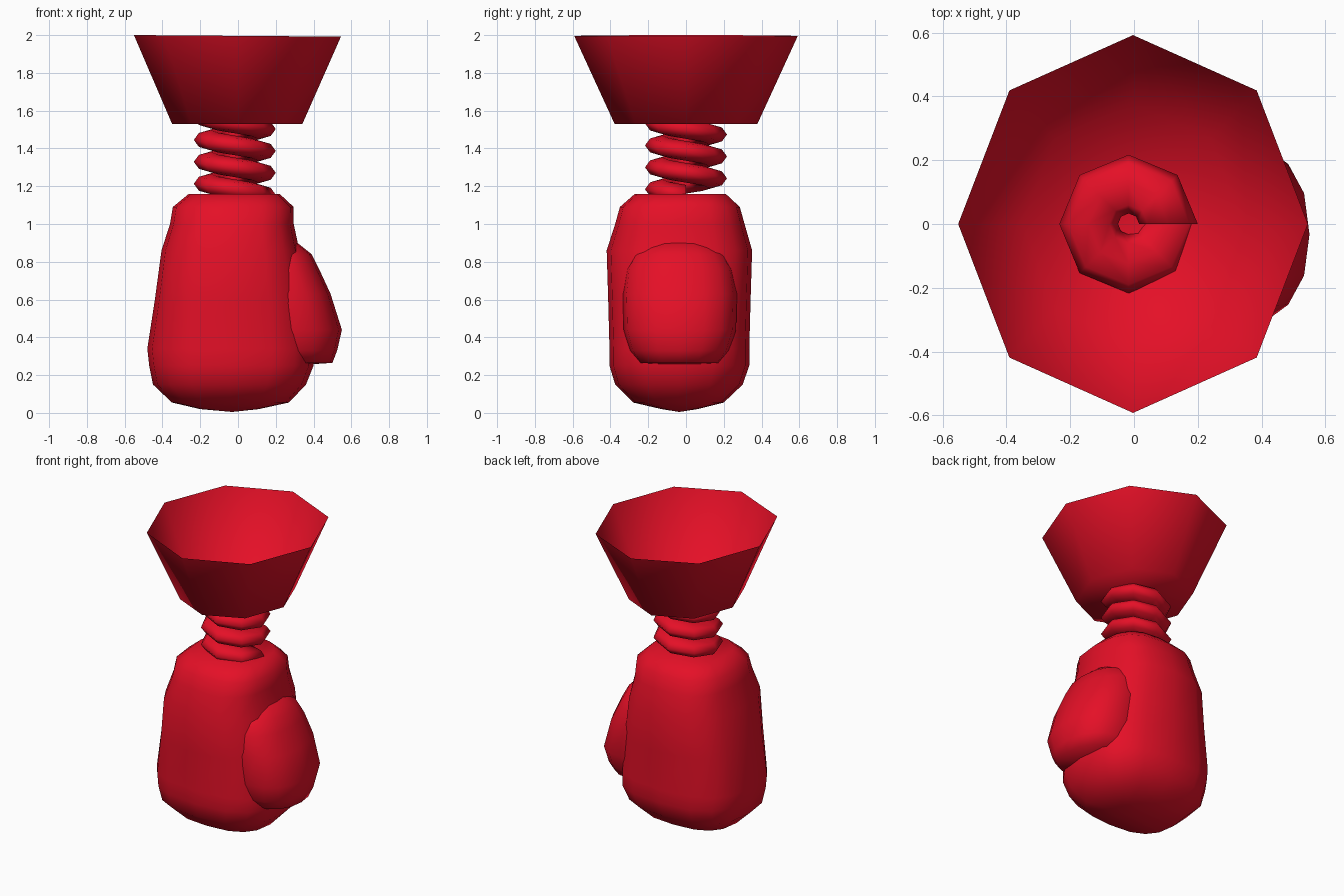
import bpy, bmesh, math
from mathutils import Vector

cube = bpy.data.objects.get("Cube")
if cube:
    bpy.data.objects.remove(cube, do_unlink=True)

COLOUR = (0.78, 0.005, 0.02, 1.0)
red = bpy.data.materials.new("glossy red")
red.use_nodes = True
red.diffuse_color = COLOUR
red.node_tree.nodes["Principled BSDF"].inputs["Base Color"].default_value = COLOUR


def skin(name, rings, caps):
    """Bridge closed rings of points; caps = (first, last), each None, 'flat' or a pole point."""
    bm = bmesh.new()
    loops = [[bm.verts.new(p) for p in ring] for ring in rings]
    n = len(loops[0])
    for a, b in zip(loops, loops[1:]):
        for i in range(n):
            j = (i + 1) % n
            bm.faces.new((a[i], a[j], b[j], b[i]))
    for loop, cap in ((loops[0], caps[0]), (loops[-1], caps[1])):
        if cap == "flat":
            bm.faces.new(loop)
        elif cap:
            pole = bm.verts.new(cap)
            for i in range(n):
                bm.faces.new((loop[i], loop[(i + 1) % n], pole))
    bmesh.ops.recalc_face_normals(bm, faces=bm.faces)
    mesh = bpy.data.meshes.new(name)
    bm.to_mesh(mesh)
    bm.free()
    mesh.materials.append(red)
    for poly in mesh.polygons:
        poly.use_smooth = True
    obj = bpy.data.objects.new(name, mesh)
    bpy.context.collection.objects.link(obj)
    return obj


def rounded_ring(z, x0, x1, y0, y1, sides=16, power=2.7):
    """Horizontal superellipse filling the given x and y ranges."""
    def bend(v):
        return math.copysign(abs(v) ** (2 / power), v)
    cx, cy, rx, ry = (x0 + x1) / 2, (y0 + y1) / 2, (x1 - x0) / 2, (y1 - y0) / 2
    angles = [2 * math.pi * i / sides for i in range(sides)]
    return [(cx + rx * bend(math.cos(a)), cy + ry * bend(math.sin(a)), z) for a in angles]


# Padded fist: z, x range, y range
fist = [
    (0.02, -0.20, 0.11, -0.13, 0.06),
    (0.055, -0.35, 0.27, -0.28, 0.20),
    (0.15, -0.45, 0.36, -0.375, 0.30),
    (0.25, -0.47, 0.40, -0.405, 0.335),
    (0.34, -0.48, 0.40, -0.405, 0.335),
    (0.60, -0.44, 0.37, -0.412, 0.342),
    (0.86, -0.405, 0.325, -0.42, 0.35),
    (1.00, -0.36, 0.295, -0.375, 0.31),
    (1.09, -0.345, 0.295, -0.35, 0.285),
    (1.16, -0.26, 0.22, -0.27, 0.21),
]
skin("glove_fist", [rounded_ring(*r) for r in fist], ((-0.03, -0.035, 0.005), "flat"))

# Thumb swelling out of the left side of the fist
thumb = [
    (0.265, 0.10, 0.50, -0.25, 0.18),
    (0.33, 0.06, 0.525, -0.30, 0.23),
    (0.44, 0.04, 0.55, -0.33, 0.265),
    (0.63, 0.02, 0.49, -0.335, 0.27),
    (0.76, 0.00, 0.43, -0.32, 0.25),
    (0.84, 0.00, 0.39, -0.28, 0.21),
    (0.90, 0.05, 0.315, -0.20, 0.13),
]
skin("glove_thumb", [rounded_ring(*r, power=2.3) for r in thumb],
     ((0.28, -0.035, 0.25), (0.18, -0.035, 0.92)))

# Coil spring: a flattened tube wound four turns, eight steps per turn
TURNS, STEPS, PITCH = 4, 8, 0.116
coil = []
for i in range(TURNS * STEPS + 1):
    turn = i / STEPS
    a = -2 * math.pi * turn
    out = Vector((math.cos(a), math.sin(a), 0))
    centre = Vector((-0.017, 0, 1.155 + PITCH * turn)) + out * 0.125
    section = []
    for k in range(8):
        t = 2 * math.pi * k / 8
        section.append(centre + out * (0.092 * math.cos(t)) + Vector((0, 0, 0.052 * math.sin(t))))
    coil.append(section)
skin("coil_spring", coil, ("flat", "flat"))

# Open eight-sided cup, closed at its floor
floor, rim = [], []
for i in range(8):
    c, s = math.cos(i * math.pi / 4), math.sin(i * math.pi / 4)
    floor.append((-0.004 + 0.345 * c, 0.378 * s, 1.53))
    x = -0.003 + 0.548 * c
    rim.append((x, 0.592 * s, 1.996 - 0.0075 * x))
skin("mounting_cup", [floor, rim], ("flat", None))
